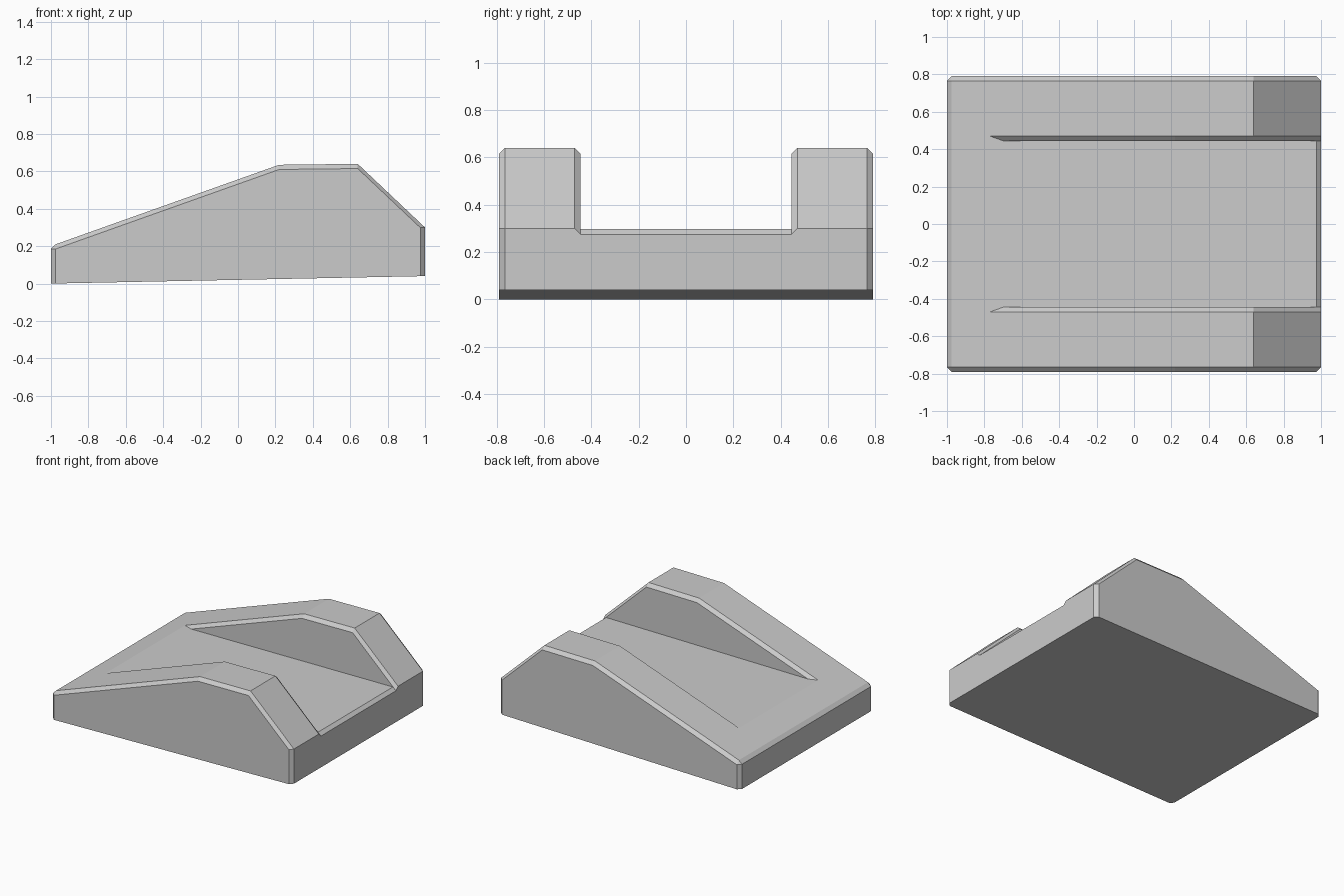
import bpy
import bmesh

cube = bpy.data.objects.get("Cube")
if cube:
    bpy.data.objects.remove(cube)

# Main dimensions
BEVEL = 0.025
HALF_WIDTH = 0.79
CHANNEL = 0.445
RAMP_FOOT = -0.77

# Stations along the wedge: x, height of the side rails
stations = [(-1, 0.185), (-0.975, 0.21), (RAMP_FOOT, 0.283), (-0.7, 0.308),
            (0.22, 0.635), (0.64, 0.64), (0.975, 0.3236), (1, 0.30)]


def cross_section(x, top):
    """Half outline from the bottom outer corner to the channel floor."""
    base = 0.02 * (x + 1)
    floor = min(top, 0.283 + 0.008 * (x - RAMP_FOOT))
    inner = CHANNEL if x > RAMP_FOOT else CHANNEL + BEVEL
    edge = HALF_WIDTH - BEVEL
    if abs(x) == 1:
        # Bevelled end corners
        floor = min(top, 0.275)
        return [(edge, base), (edge, top), (edge, top), (CHANNEL + BEVEL, top),
                (inner, floor), (inner, floor)]
    return [(HALF_WIDTH, base), (HALF_WIDTH, top - BEVEL), (edge, top),
            (CHANNEL + BEVEL, top), (inner, max(top - BEVEL, floor)),
            (inner, floor)]


# Loft the mirrored outline through all stations
bm = bmesh.new()
rings = []
for x, top in stations:
    half = cross_section(x, top)
    outline = half + [(-y, z) for y, z in reversed(half)]
    rings.append([bm.verts.new((x, y, z)) for y, z in outline])

for a, b in zip(rings, rings[1:]):
    for i in range(len(a)):
        j = (i + 1) % len(a)
        bm.faces.new((a[i], a[j], b[j], b[i]))
bm.faces.new(rings[0])
bm.faces.new(rings[-1])
bmesh.ops.remove_doubles(bm, verts=bm.verts[:], dist=0.0005)
bmesh.ops.recalc_face_normals(bm, faces=bm.faces[:])

mesh = bpy.data.meshes.new("channelled_wedge")
bm.to_mesh(mesh)
bm.free()
wedge = bpy.data.objects.new("channelled_wedge", mesh)
bpy.context.collection.objects.link(wedge)

# Plain grey finish
grey = bpy.data.materials.new("plain_grey")
grey.use_nodes = True
colour = (0.6, 0.6, 0.6, 1)
grey.diffuse_color = colour
grey.node_tree.nodes["Principled BSDF"].inputs["Base Color"].default_value = colour
mesh.materials.append(grey)
